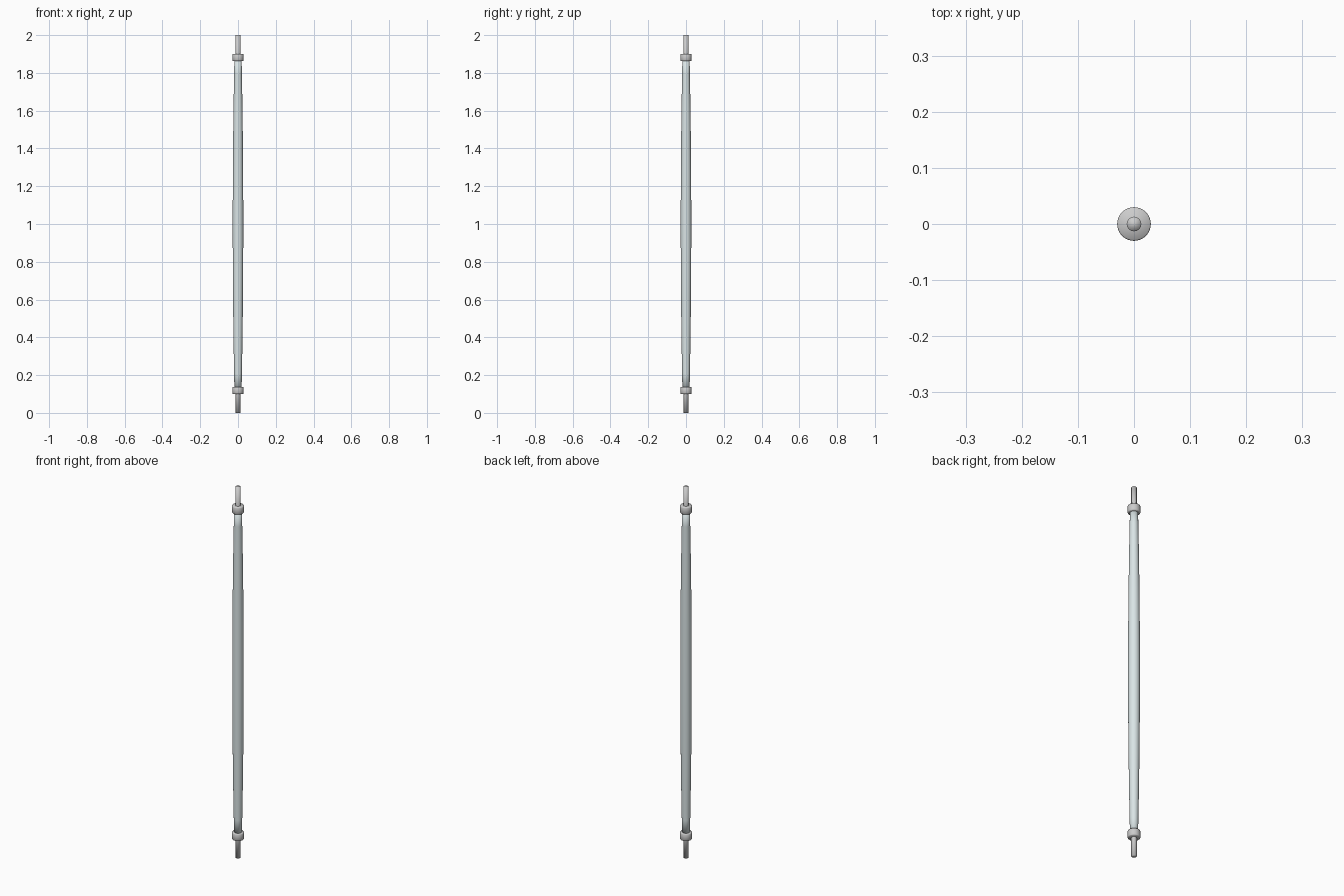
import bpy, bmesh, math

if "Cube" in bpy.data.objects:
    bpy.data.objects.remove(bpy.data.objects["Cube"])

SIDES = 32


def lathe(name, profile, cap_start=True, cap_end=True, color=None):
    """Revolve (radius, z) points about z, optionally capping either end."""
    bm = bmesh.new()
    rings = []
    for r, z in profile:
        rings.append([bm.verts.new((r * math.cos(2 * math.pi * i / SIDES),
                                    r * math.sin(2 * math.pi * i / SIDES), z))
                      for i in range(SIDES)])
    for a, b in zip(rings, rings[1:]):
        for i in range(SIDES):
            j = (i + 1) % SIDES
            bm.faces.new((a[i], a[j], b[j], b[i]))
    if cap_start:
        bm.faces.new(rings[0][::-1])
    if cap_end:
        bm.faces.new(rings[-1])
    for f in bm.faces:
        f.smooth = True
    mesh = bpy.data.meshes.new(name)
    bm.to_mesh(mesh)
    bm.free()
    obj = bpy.data.objects.new(name, mesh)
    bpy.context.collection.objects.link(obj)
    if color:
        mat = bpy.data.materials.new(name + "_finish")
        mat.diffuse_color = color
        mat.use_nodes = True
        mat.node_tree.nodes["Principled BSDF"].inputs["Base Color"].default_value = mat.diffuse_color
        mesh.materials.append(mat)
    return obj


# Main shaft, gently bulging towards the middle
steps, half = 20, 0.88
shaft = []
for i in range(steps + 1):
    t = 2 * i / steps - 1
    shaft.append((0.028 - 0.009 * t * t, 1 + half * t))
lathe("shaft", shaft, color=(0.70, 0.78, 0.79, 1))

# Collars and end pins
for end, flip in (("lower", False), ("upper", True)):
    def place(points):
        return [(r, 2 - z) for r, z in reversed(points)] if flip else points

    lathe(end + "_collar", place([(0.028, 0.10), (0.03, 0.103),
                                  (0.03, 0.135), (0.028, 0.138)]))
    lathe(end + "_pin", place([(0.013, 0.0), (0.013, 0.12)]),
          cap_start=not flip, cap_end=flip)
